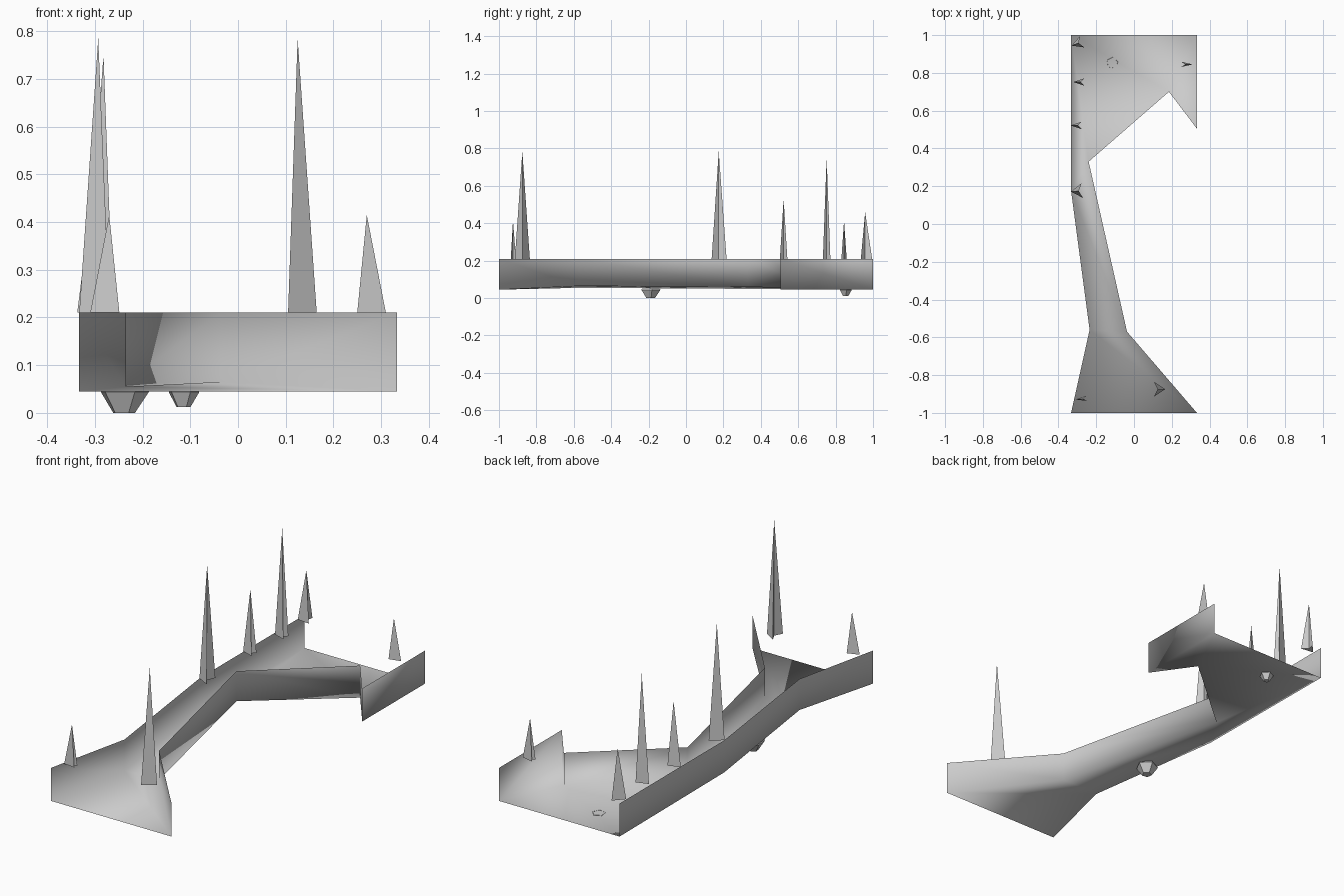
import bpy, bmesh, math

if "Cube" in bpy.data.objects:
    bpy.data.objects.remove(bpy.data.objects["Cube"])

def add_object(name, bm, smooth=False):
    bmesh.ops.recalc_face_normals(bm, faces=bm.faces)
    me = bpy.data.meshes.new(name)
    bm.to_mesh(me)
    bm.free()
    for p in me.polygons:
        p.use_smooth = smooth
    ob = bpy.data.objects.new(name, me)
    bpy.context.collection.objects.link(ob)
    return ob

# Canyon-like trough: floor with thin walls on both long sides, open at y = +-1
TOP = 0.21
left = [(-.333, 1, .045), (-.333, .175, .05), (-.235, -.56, .055), (-.333, -1, .045)]
right = [(.333, 1, .045), (.333, .505, .045), (.185, .70, .05),
         (-.24, .33, .06), (-.037, -.57, .065), (.333, -1, .045)]
bm = bmesh.new()
sides = []
for pts in (left, right):
    low = [bm.verts.new(p) for p in pts]
    high = [bm.verts.new((x, y, TOP)) for x, y, z in pts]
    for i in range(len(pts) - 1):
        bm.faces.new((low[i], low[i + 1], high[i + 1], high[i]))
    sides.append(low)
L, R = sides
# floor panels
for f in ((L[0], R[0], R[2]), (R[0], R[1], R[2]), (L[0], R[2], R[3]),
          (L[0], R[3], L[1]), (L[1], R[3], R[4]), (L[1], R[4], L[2]),
          (L[2], R[4], R[5]), (L[2], R[5], L[3])):
    bm.faces.new(f)
add_object("trough", bm, smooth=True)

# Spikes on arrowhead bases: x, y, nose direction, half width, apex height, rotation
spikes = [(-.293, .958, -1, .032, .46, .35), (-.282, .752, -1, .02, .75, 0),
          (-.297, .522, -1, .02, .53, 0), (-.293, .175, -1, .04, .785, .1),
          (.27, .845, 1, .014, .415, 0), (.125, -.875, 1, .04, .785, 0),
          (-.27, -.925, -1, .014, .415, .1)]
for i, (x, y, d, w, h, rot) in enumerate(spikes):
    bm = bmesh.new()
    c, s = math.cos(rot), math.sin(rot)
    base = []
    for px, py in ((.04 * d, 0), (-.02 * d, w), (0, 0), (-.02 * d, -w)):
        base.append(bm.verts.new((x + px * c - py * s, y + px * s + py * c, TOP)))
    apex = bm.verts.new((x, y, h))
    for k in range(4):
        bm.faces.new((base[k], base[(k + 1) % 4], apex))
    bm.faces.new((base[0], base[1], base[2]))
    bm.faces.new((base[0], base[2], base[3]))
    add_object(f"spike_{i + 1}", bm)

# Blunt five-sided stones hanging under the floor: x, y, radius, bottom z, top z
for i, (x, y, r, z0, z1) in enumerate([(-.24, -.19, .054, 0, .052),
                                       (-.115, .853, .034, .012, .049)]):
    bm = bmesh.new()
    rings = []
    for rad, z in ((r * .45, z0), (r, z0 + (z1 - z0) * .85), (r * .9, z1)):
        rings.append([bm.verts.new((x + rad * math.cos(a), y + rad * math.sin(a), z))
                      for a in (1.4 + k * math.tau / 5 for k in range(5))])
    for a, b in zip(rings, rings[1:]):
        for k in range(5):
            n = (k + 1) % 5
            bm.faces.new((a[k], a[n], b[n], b[k]))
    bm.faces.new(rings[0])
    add_object(f"hanging_stone_{i + 1}", bm)
